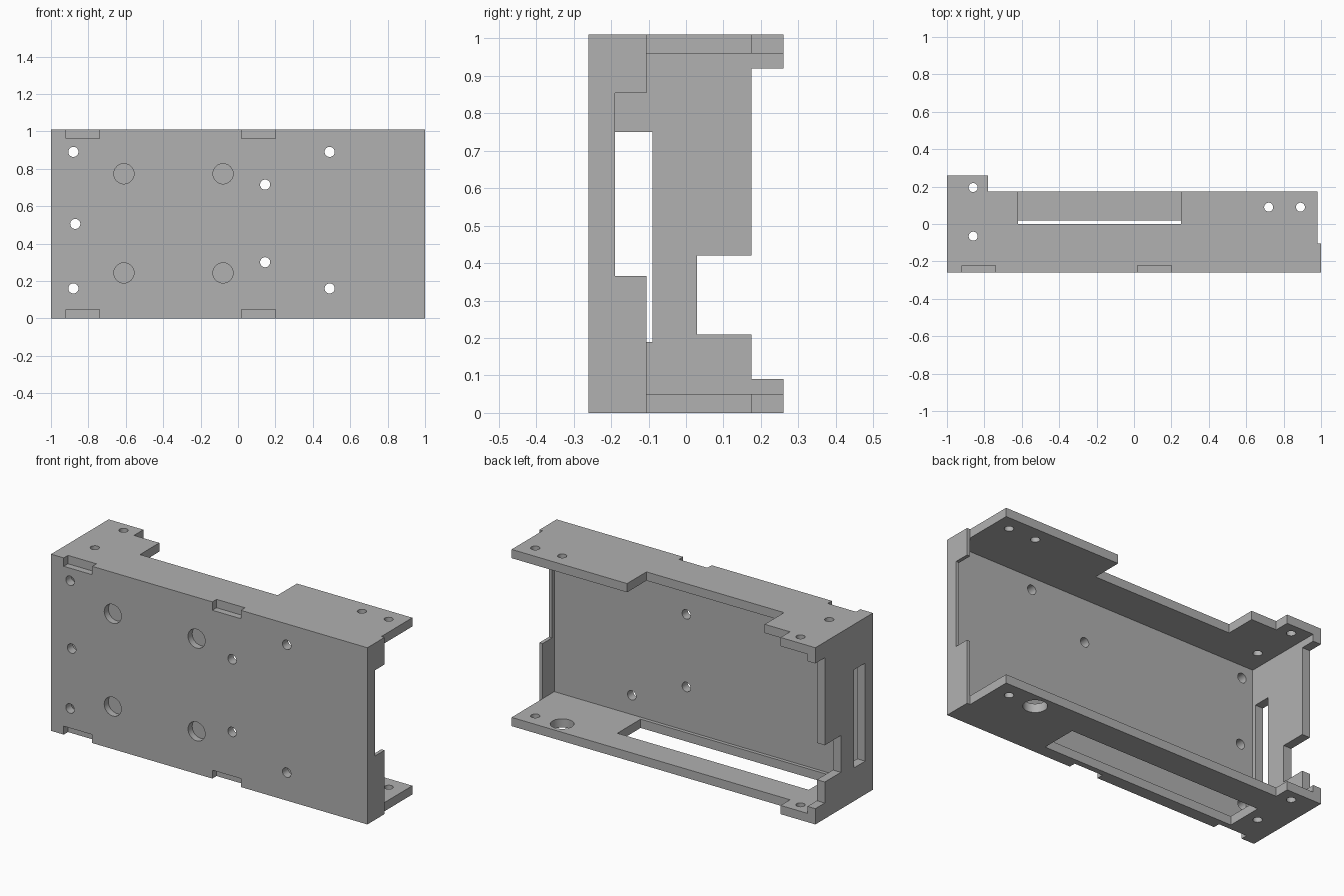
import bpy, bmesh, math
from mathutils import Matrix, Vector

old = bpy.data.objects.get("Cube")
if old:
    bpy.data.objects.remove(old, do_unlink=True)

TOP, T = 1.01, 0.05            # overall height, sheet thickness
FRONT, BACK, TAB = -0.26, 0.175, 0.26

grey = bpy.data.materials.new("plain_grey")
grey.use_nodes = True
colour = (0.44, 0.44, 0.44, 1)
grey.diffuse_color = colour
grey.node_tree.nodes["Principled BSDF"].inputs["Base Color"].default_value = colour


def to_object(bm, name):
    bmesh.ops.recalc_face_normals(bm, faces=bm.faces)
    mesh = bpy.data.meshes.new(name)
    bm.to_mesh(mesh)
    bm.free()
    mesh.materials.append(grey)
    obj = bpy.data.objects.new(name, mesh)
    bpy.context.collection.objects.link(obj)
    return obj


def prism(name, axis, outline, lo, hi):
    """Extrude a flat outline along x (outline y,z) or z (outline x,y)."""
    bm = bmesh.new()
    place = (lambda p: (lo, *p)) if axis == "x" else (lambda p: (*p, lo))
    face = bm.faces.new([bm.verts.new(place(p)) for p in outline])
    moved = bmesh.ops.extrude_face_region(bm, geom=[face])["geom"]
    step = Vector((hi - lo, 0, 0) if axis == "x" else (0, 0, hi - lo))
    bmesh.ops.translate(bm, vec=step, verts=[v for v in moved if isinstance(v, bmesh.types.BMVert)])
    return to_object(bm, name)


def box(name, x, y, z):
    return prism(name, "z", [(x[0], y[0]), (x[1], y[0]), (x[1], y[1]), (x[0], y[1])], *z)


def rod(axis, centre, radius, length):
    bm = bmesh.new()
    turn = Matrix.Rotation(math.pi / 2, 4, "X") if axis == "y" else Matrix()
    bmesh.ops.create_cone(bm, cap_ends=True, segments=32, radius1=radius, radius2=radius,
                          depth=length, matrix=Matrix.Translation(centre) @ turn)
    return to_object(bm, "drill")


def combine(target, tool, operation):
    """Apply one boolean and discard the tool."""
    mod = target.modifiers.new("bool", "BOOLEAN")
    mod.operation, mod.solver, mod.object = operation, "EXACT", tool
    graph = bpy.context.evaluated_depsgraph_get()
    mesh = bpy.data.meshes.new_from_object(target.evaluated_get(graph))
    target.modifiers.clear()
    target.data = mesh
    bpy.data.objects.remove(tool, do_unlink=True)


# Front panel
body = box("enclosure_shell", (-1, 1), (FRONT, FRONT + T), (0, TOP))

# Top and bottom plates, each with a rear corner tab
tab_edge = [(-0.78, BACK), (-0.78, TAB), (-1, TAB), (-1, FRONT)]
bottom_outline = [(0.98, FRONT), (0.98, BACK)] + tab_edge
top_outline = [(0.98, FRONT), (0.98, BACK), (0.25, BACK), (0.25, 0), (-0.62, 0), (-0.62, BACK)] + tab_edge
combine(body, prism("bottom_plate", "z", bottom_outline, 0, T), "UNION")
combine(body, prism("top_plate", "z", top_outline, TOP - T, TOP), "UNION")

# Closed end wall with rear notch
end_outline = [(FRONT, 0), (TAB, 0), (TAB, 0.09), (BACK, 0.09), (BACK, 0.21), (0.03, 0.21),
               (0.03, 0.42), (BACK, 0.42), (BACK, 0.92), (TAB, 0.92), (TAB, TOP), (FRONT, TOP)]
combine(body, prism("end_wall", "x", end_outline, -1, -1 + T), "UNION")

# Thin short lip at the open end
lip_outline = [(FRONT, 0), (-0.105, 0), (-0.105, 0.365), (-0.19, 0.365),
               (-0.19, 0.855), (-0.105, 0.855), (-0.105, TOP), (FRONT, TOP)]
combine(body, prism("end_lip", "x", lip_outline, 0.98, 1), "UNION")

# Slots in the end wall and bottom plate
cutters = [box("wall_slot", (-1.1, -0.92), (-0.19, -0.09), (0.19, 0.75)),
           box("floor_slot", (-0.79, 0.42), (-0.19, 0.02), (-0.1, 0.1))]

# Latch notches along the front edges
for x in (-0.92, 0.02):
    for z in ((-0.1, T - 0.002), (TOP - T + 0.002, TOP + 0.1)):
        cutters.append(box("latch_notch", (x, x + 0.18), (-0.4, FRONT + 0.038), z))

# Screw holes in the front panel
for x, z in ((-0.88, 0.89), (-0.87, 0.505), (-0.88, 0.16), (0.145, 0.715),
             (0.145, 0.3), (0.49, 0.89), (0.49, 0.16)):
    cutters.append(rod("y", (x, FRONT, z), 0.027, 0.2))

# Shallow round pockets for feet or magnets
for x in (-0.61, -0.08):
    for z in (0.243, 0.773):
        cutters.append(rod("y", (x, FRONT, z), 0.054, 0.075))

# Screw holes through both plates, one widened in the bottom
for x, y in ((-0.86, 0.195), (-0.86, -0.065), (0.72, 0.09), (0.89, 0.09)):
    for z in (0, TOP):
        wide = x == 0.72 and z == 0
        cutters.append(rod("z", (x, y, z), 0.062 if wide else 0.024, 0.2))

for cutter in cutters:
    combine(body, cutter, "DIFFERENCE")

# Smooth hole walls, keep sheet edges sharp
bpy.ops.object.select_all(action="DESELECT")
body.select_set(True)
bpy.context.view_layer.objects.active = body
bpy.ops.object.shade_smooth_by_angle(angle=math.radians(30))
